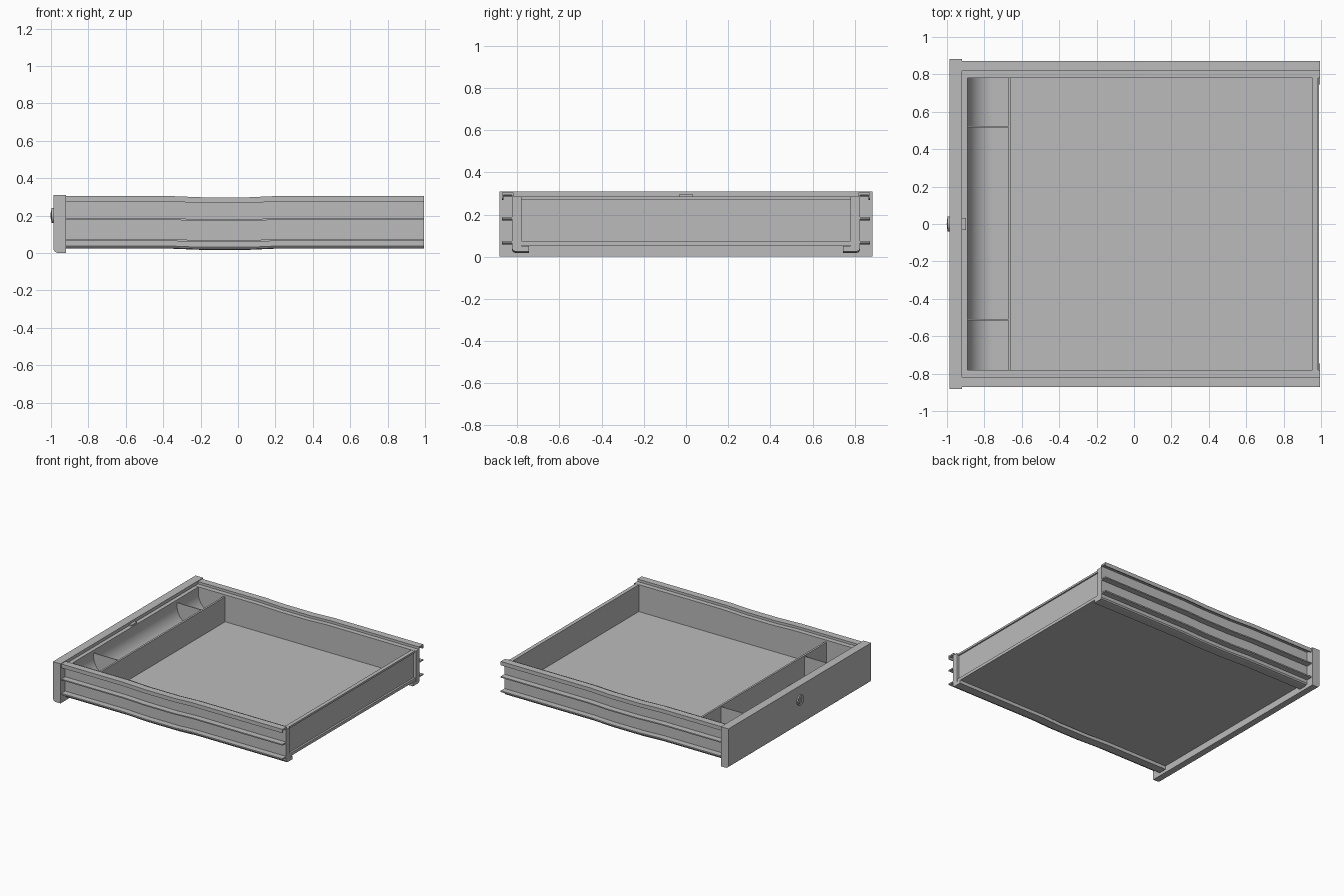
import bpy, bmesh, math
from mathutils import Matrix

if "Cube" in bpy.data.objects:
    bpy.data.objects.remove(bpy.data.objects["Cube"], do_unlink=True)

grey = bpy.data.materials.new("drawer grey")
grey.use_nodes = True
COLOUR = (0.5, 0.5, 0.5, 1)
grey.diffuse_color = COLOUR
grey.node_tree.nodes["Principled BSDF"].inputs["Base Color"].default_value = COLOUR


def finish(name, bm, smooth=False):
    bmesh.ops.recalc_face_normals(bm, faces=bm.faces)
    mesh = bpy.data.meshes.new(name)
    bm.to_mesh(mesh)
    bm.free()
    mesh.materials.append(grey)
    obj = bpy.data.objects.new(name, mesh)
    bpy.context.collection.objects.link(obj)
    if smooth:
        bpy.ops.object.select_all(action='DESELECT')
        obj.select_set(True)
        bpy.context.view_layer.objects.active = obj
        bpy.ops.object.shade_smooth_by_angle(angle=math.radians(35))
    return obj


def loft(name, sections, smooth=False):
    """Skin matching closed sections and cap both ends."""
    bm = bmesh.new()
    rings = [[bm.verts.new(p) for p in s] for s in sections]
    n = len(rings[0])
    for a, b in zip(rings, rings[1:]):
        for i in range(n):
            j = (i + 1) % n
            bm.faces.new((a[i], a[j], b[j], b[i]))
    bm.faces.new(rings[0])
    bm.faces.new(rings[-1])
    return finish(name, bm, smooth)


def box(name, x0, x1, y0, y1, z0, z1):
    loft(name, [[(x, y0, z0), (x, y1, z0), (x, y1, z1), (x, y0, z1)] for x in (x0, x1)])


def along_y(name, profile, y0, y1, smooth=False):
    return loft(name, [[(x, y, z) for x, z in profile] for y in (y0, y1)], smooth)


def cylinder(name, radius, x0, x1, z, sides=32):
    bm = bmesh.new()
    place = Matrix.Translation(((x0 + x1) / 2, 0, z)) @ Matrix.Rotation(math.pi / 2, 4, 'Y')
    bmesh.ops.create_cone(bm, cap_ends=True, segments=sides, radius1=radius,
                          radius2=radius, depth=x1 - x0, matrix=place)
    return finish(name, bm, True)


# Side rails: hooked foot, two ledges and a lipped top flange, sagging slightly mid-span
RAIL = [(.745, .05), (.745, .024), (.805, .024), (.818, .028), (.825, .038),
        (.825, .065), (.872, .065), (.872, .075), (.825, .075),
        (.825, .178), (.872, .178), (.872, .187), (.825, .187),
        (.825, .292), (.864, .292), (.864, .275), (.872, .275), (.872, .305),
        (.818, .305), (.818, .286), (.78, .286), (.78, .05)]
STATIONS = [(-.92, 0), (-.38, 0), (-.2, -.007), (.06, -.007), (.22, 0), (.995, 0)]
for side, label in ((1, "back"), (-1, "front")):
    loft(label + "_side_rail",
         [[(x, side * y, z + sag) for y, z in RAIL] for x, sag in STATIONS])

# Floor and rear wall with folded edges
box("floor", -.92, .99, -.785, .785, .052, .075)
box("rear_wall", .955, .975, -.785, .785, .07, .285)
box("rear_top_fold", .975, .985, -.785, .785, .27, .285)

# Front panel with softened lower outer corner
FRONT = [(-.92, 0), (-.965, 0), (-.978, .006), (-.986, .018), (-.986, .31), (-.92, .31)]
along_y("front_panel", FRONT, -.883, .883)
box("front_inner_wall", -.92, -.89, -.78, .78, .075, .285)

# Pencil tray: curved trough, retaining wall and two dividers
trough = [(-.67, .075), (-.89, .075), (-.89, .24)]
for i in range(1, 13):
    a = math.pi / 2 * i / 12
    trough.append((-.75 - .14 * math.cos(a), .24 - .14 * math.sin(a)))
trough.append((-.67, .1))
along_y("tray_trough", trough, -.78, .78, True)
box("tray_wall", -.672, -.657, -.78, .78, .075, .27)
for y, label in ((.52, "back"), (-.512, "front")):
    box(label + "_tray_divider", -.89, -.672, y - .004, y + .004, .08, .262)

# Lock: ring, recessed core, key slot plate and latch
cylinder("lock_body", .04, -.996, -.98, .2)
cylinder("lock_core", .027, -1.0, -.99, .2)
box("key_slot", -1.002, -.998, -.004, .004, .184, .216)
box("latch", -.92, -.897, -.033, .033, .285, .295)
